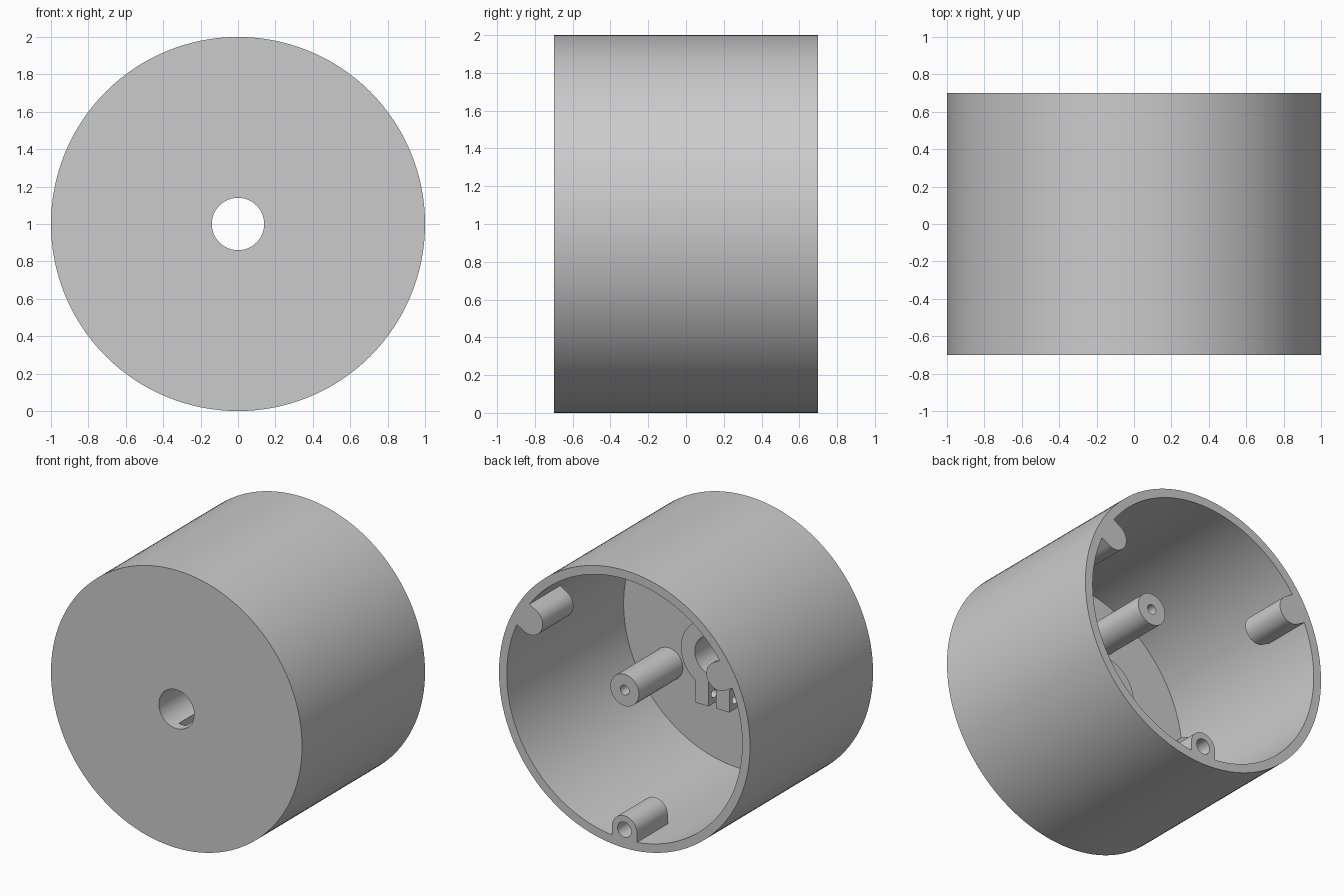
import bpy, bmesh
from math import sin, cos, pi, radians
from mathutils import Matrix

if "Cube" in bpy.data.objects:
    bpy.data.objects.remove(bpy.data.objects["Cube"])

grey = bpy.data.materials.new("plain_grey")
grey.use_nodes = True
grey.diffuse_color = (0.6, 0.6, 0.6, 1)
grey.node_tree.nodes["Principled BSDF"].inputs["Base Color"].default_value = grey.diffuse_color

AXIS_Z = 1.0
BACK, FRONT, FLOOR = 0.7, -0.7, -0.63


def finish(bm, name):
    bmesh.ops.recalc_face_normals(bm, faces=bm.faces)
    mesh = bpy.data.meshes.new(name)
    bm.to_mesh(mesh)
    bm.free()
    obj = bpy.data.objects.new(name, mesh)
    bpy.context.collection.objects.link(obj)
    mesh.materials.append(grey)
    return obj


def prism(name, outline, y0, y1, turn=0.0):
    """Extrude an (x, z) outline along y, turned about the main axis."""
    bm = bmesh.new()
    face = bm.faces.new([bm.verts.new((x, y0, z)) for x, z in outline])
    new = bmesh.ops.extrude_face_region(bm, geom=[face])["geom"]
    verts = [v for v in new if isinstance(v, bmesh.types.BMVert)]
    bmesh.ops.translate(bm, verts=verts, vec=(0, y1 - y0, 0))
    bm.transform(Matrix.Translation((0, 0, AXIS_Z)) @ Matrix.Rotation(turn, 4, 'Y'))
    return finish(bm, name)


def arc(r, start, end, count, cx=0.0, cz=0.0):
    angles = [radians(start + (end - start) * i / count) for i in range(count + 1)]
    return [(cx + r * cos(a), cz + r * sin(a)) for a in angles]


def circle(r, count=48, cx=0.0, cz=0.0):
    return arc(r, 0, 360, count, cx, cz)[:-1]


def cut(obj, *cutters):
    for cutter in cutters:
        mod = obj.modifiers.new("cut", 'BOOLEAN')
        mod.operation, mod.solver, mod.object = 'DIFFERENCE', 'EXACT', cutter
        select(obj)
        bpy.ops.object.modifier_apply(modifier=mod.name)
        bpy.data.objects.remove(cutter)


def select(obj):
    bpy.ops.object.select_all(action='DESELECT')
    obj.select_set(True)
    bpy.context.view_layer.objects.active = obj


parts = []

# Cup: revolved wall and front plate with a central bore, open at the back
profile = [(0.14, FRONT), (1, FRONT), (1, BACK), (0.938, BACK), (0.938, FLOOR), (0.14, FLOOR)]
bm = bmesh.new()
steps = 128
rings = [[bm.verts.new((r * cos(2 * pi * i / steps), y, AXIS_Z + r * sin(2 * pi * i / steps)))
          for r, y in profile] for i in range(steps)]
for i, a in enumerate(rings):
    b = rings[(i + 1) % steps]
    for j in range(len(profile)):
        k = (j + 1) % len(profile)
        bm.faces.new((a[j], a[k], b[k], b[j]))
parts.append(finish(bm, "cup_shell"))

# Screw bosses: round-nosed lugs inside the rim
for n, turn in enumerate((0, 120, 240)):
    nose = arc(0.1, 0, 180, 24, 0, -0.868) + [(-0.1, -0.95), (0.1, -0.95)]
    boss = prism(f"rim_boss_{n + 1}", nose, BACK - 0.35, BACK, radians(turn))
    cut(boss, prism("boss_cutter", circle(0.055, 32, 0, -0.868), BACK - 0.3, BACK + 0.1,
                    radians(turn)))
    parts.append(boss)

# Standoff posts rising from the floor
for n, (x, z) in enumerate(((0.58, -0.335), (-0.58, -0.335), (-0.26, 0.625))):
    post = prism(f"standoff_{n + 1}", circle(0.114, 48, x, z), FLOOR - 0.01, -0.13)
    cut(post, prism("post_cutter", circle(0.035, 24, x, z), -0.5, 0))
    parts.append(post)

# Shaft clamp: collar round the bore with two split legs and a cross hole
collar = arc(0.25, -57, 237, 64) + [(-0.136, -0.37), (0.136, -0.37)]
clamp = prism("shaft_clamp", collar, FLOOR - 0.005, -0.3)
slot = [(-0.03, 0), (0.03, 0), (0.03, -0.5), (-0.03, -0.5)]
cross = prism("cross_cutter", circle(0.03, 24), -0.3, 0.3)
cross.data.transform(Matrix.Translation((0, -0.363, AXIS_Z - 0.3))
                     @ Matrix.Rotation(pi / 2, 4, 'Z') @ Matrix.Translation((0, 0, -AXIS_Z)))
cut(clamp, prism("bore_cutter", circle(0.14, 128), -0.8, 0),
    prism("slot_cutter", slot, -0.8, 0), cross)
parts.append(clamp)

for part in parts:
    select(part)
    bpy.ops.object.shade_smooth_by_angle(angle=radians(30))
